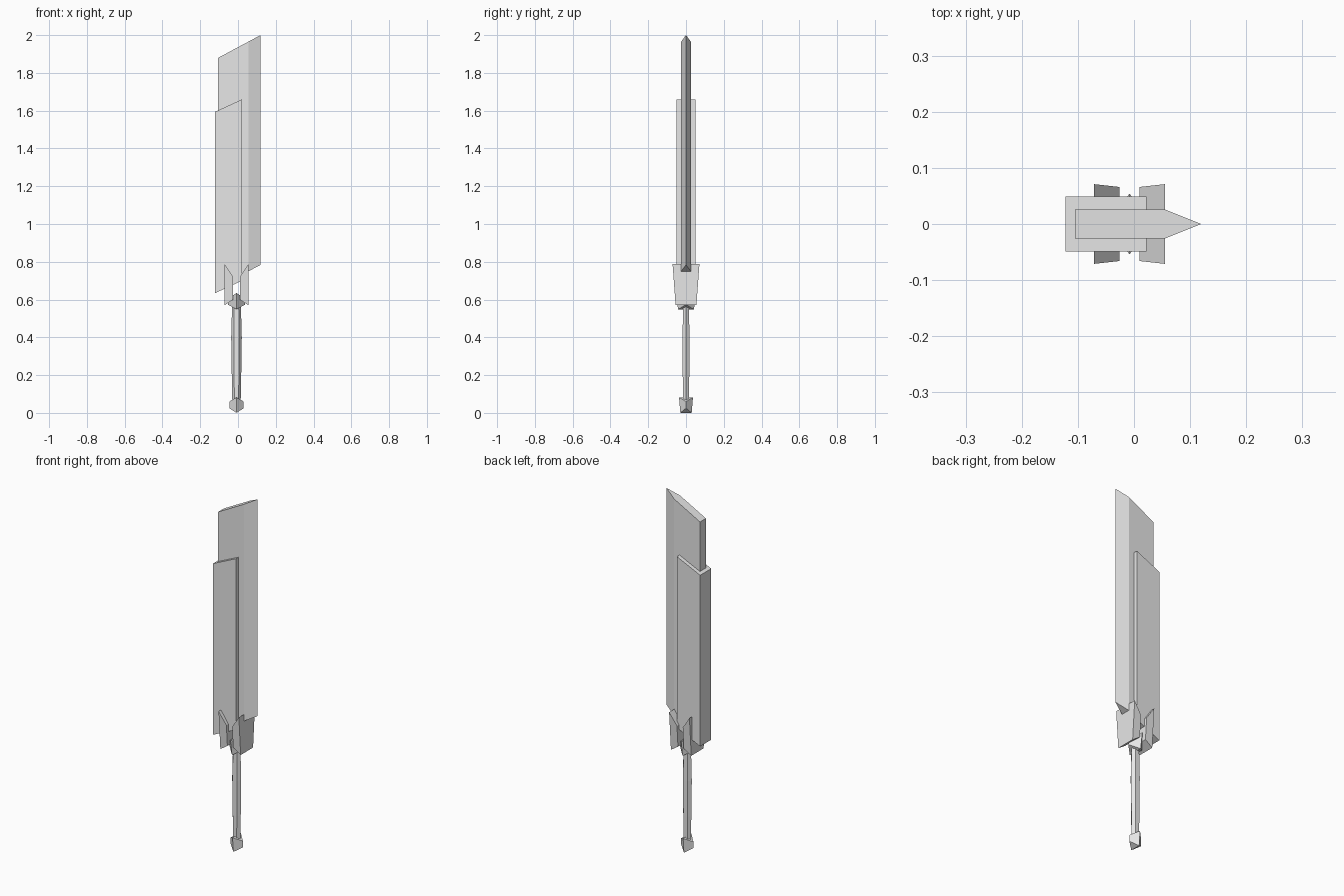
import bpy
import bmesh
import math

if "Cube" in bpy.data.objects:
    bpy.data.objects.remove(bpy.data.objects["Cube"])

# One plain grey for the whole weapon
GREY = (0.8, 0.8, 0.8, 1)
grey = bpy.data.materials.new("light_grey")
grey.use_nodes = True
grey.diffuse_color = GREY
grey.node_tree.nodes["Principled BSDF"].inputs["Base Color"].default_value = GREY

AXIS_X = -0.008  # centre line of the handle


def loft(name, rings):
    """Join rings of equal point count with side faces and close the ends."""
    bm = bmesh.new()
    loops = [[bm.verts.new(p) for p in ring] for ring in rings]
    n = len(loops[0])
    for a, b in zip(loops, loops[1:]):
        for i in range(n):
            j = (i + 1) % n
            bm.faces.new((a[i], a[j], b[j], b[i]))
    bm.faces.new(loops[0])
    bm.faces.new(loops[-1])
    bmesh.ops.recalc_face_normals(bm, faces=bm.faces)
    mesh = bpy.data.meshes.new(name)
    bm.to_mesh(mesh)
    bm.free()
    mesh.materials.append(grey)
    obj = bpy.data.objects.new(name, mesh)
    bpy.context.collection.objects.link(obj)
    return obj


def slanted_bar(name, section, bottom, top, slope):
    """Upright bar with parallel slanted ends; heights are given at x = 0."""
    loft(name, [[(x, y, z + slope * x) for x, y in section]
                for z in (bottom, top)])


def saddle_diamond(name, rx, side_z, ridge):
    """Diamond block whose front and back corners reach past its side corners."""
    rings = []
    for z_side, (ry, z_ridge) in zip(side_z, ridge):
        rings.append([(AXIS_X + rx, 0, z_side), (AXIS_X, ry, z_ridge),
                      (AXIS_X - rx, 0, z_side), (AXIS_X, -ry, z_ridge)])
    obj = loft(name, rings)
    # Fold both end caps along the front-to-back ridge
    bm = bmesh.new()
    bm.from_mesh(obj.data)
    bm.faces.ensure_lookup_table()
    for cap in list(bm.faces)[-2:]:
        tips = [v for v in cap.verts if abs(v.co.y) > 0.001]
        bmesh.utils.face_split(cap, tips[0], tips[1])
    bm.to_mesh(obj.data)
    bm.free()


# Blade with a wedge cutting edge
slanted_bar("blade", [(-0.105, -0.026), (0.055, -0.026), (0.12, 0),
                      (0.055, 0.026), (-0.105, 0.026)], 0.72, 1.936, 0.535)

# Thick spine casing around the back of the blade
slanted_bar("spine_casing", [(-0.122, -0.049), (0.022, -0.049),
                             (0.022, 0.049), (-0.122, 0.049)],
            0.69, 1.65, 0.46)

# Pair of mirrored guard prongs, wider towards the top
for side, label in ((1, "left"), (-1, "right")):
    inner, outer = AXIS_X + side * 0.018, AXIS_X + side * 0.063
    profile = [(inner, 0.60, 0.057), (outer, 0.57, 0.055),
               (outer, 0.787, 0.071), (inner, 0.72, 0.066)]
    loft(label + "_guard_prong",
         [[(x, s * y, z) for x, z, y in profile] for s in (-1, 1)])

# Handle: six-sided grip with a slight swell
rings = []
for z, rx, ry in ((0.05, 0.022, 0.018), (0.2, 0.025, 0.02),
                  (0.4, 0.028, 0.021), (0.58, 0.023, 0.018)):
    rings.append([(AXIS_X + rx * math.cos(k * math.pi / 3),
                   ry * math.sin(k * math.pi / 3), z) for k in range(6)])
loft("handle", rings)

# Collar under the guard and pommel at the end of the handle
saddle_diamond("collar", 0.045, (0.573, 0.605), ((0.042, 0.548), (0.054, 0.635)))
saddle_diamond("pommel", 0.038, (0.025, 0.06), ((0.03, 0), (0.037, 0.082)))
